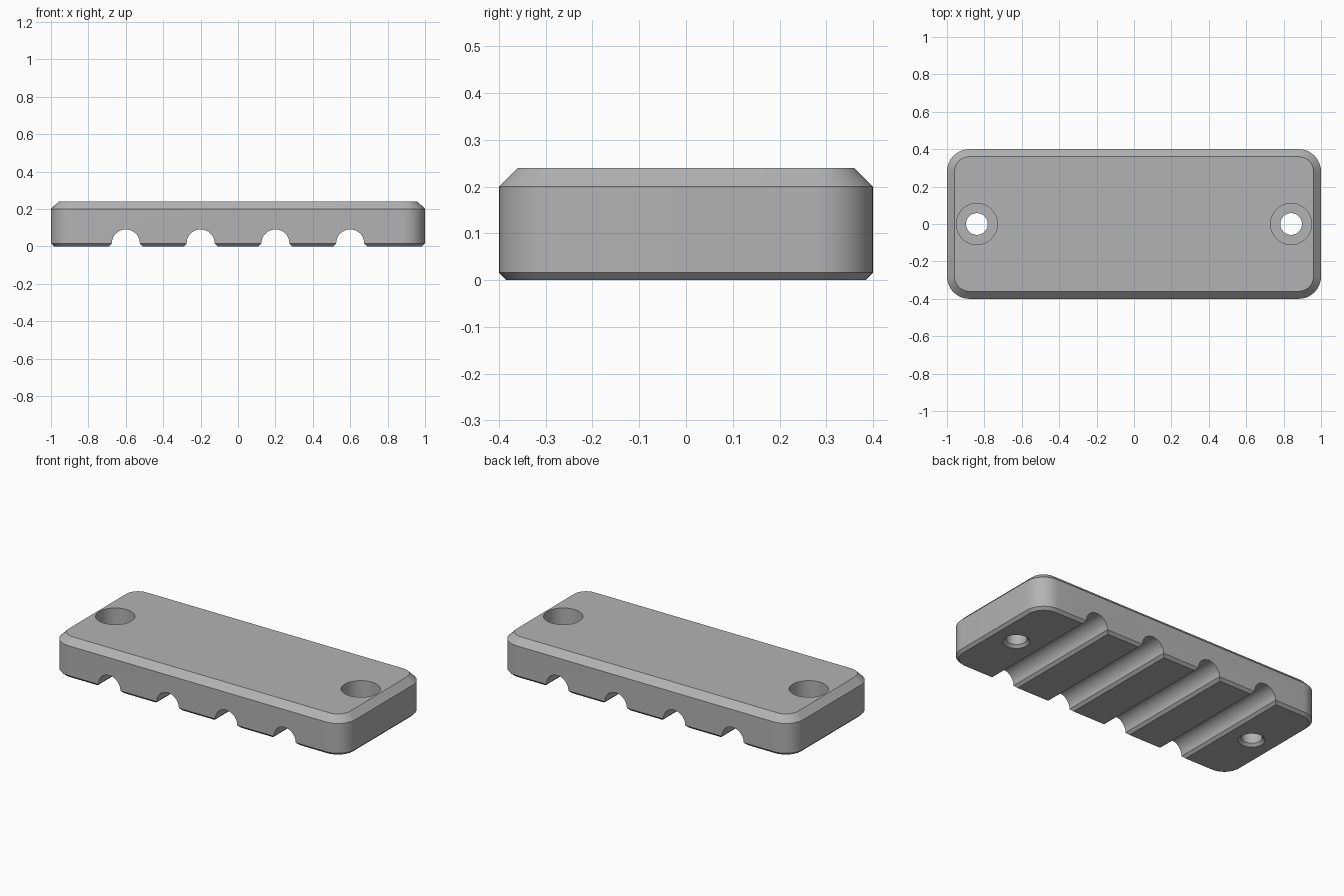
import bpy, bmesh, math

old = bpy.data.objects.get("Cube")
if old:
    bpy.data.objects.remove(old, do_unlink=True)

grey = bpy.data.materials.new("plain_grey")
grey.use_nodes = True
colour = (0.45, 0.45, 0.45, 1)
grey.diffuse_color = colour
grey.node_tree.nodes["Principled BSDF"].inputs["Base Color"].default_value = colour


def loft(name, rings):
    """Closed solid through a stack of equal-length vertex rings."""
    bm = bmesh.new()
    loops = [[bm.verts.new(p) for p in ring] for ring in rings]
    n = len(loops[0])
    for a, b in zip(loops, loops[1:]):
        for i in range(n):
            j = (i + 1) % n
            bm.faces.new((a[i], a[j], b[j], b[i]))
    bm.faces.new(loops[0][::-1])
    bm.faces.new(loops[-1])
    bmesh.ops.recalc_face_normals(bm, faces=bm.faces)
    mesh = bpy.data.meshes.new(name)
    bm.to_mesh(mesh)
    bm.free()
    mesh.materials.append(grey)
    obj = bpy.data.objects.new(name, mesh)
    bpy.context.collection.objects.link(obj)
    return obj


def rounded_rect(inset, z, steps=12):
    radius = 0.12
    pts = []
    for k, (sx, sy) in enumerate([(1, 1), (-1, 1), (-1, -1), (1, -1)]):
        for i in range(steps + 1):
            a = math.pi / 2 * (k + i / steps)
            r = radius - inset
            pts.append((sx * (1 - radius) + r * math.cos(a),
                        sy * (0.4 - radius) + r * math.sin(a), z))
    return pts


def circle(x, radius, z, n=48):
    return [(x + radius * math.cos(math.tau * i / n),
             radius * math.sin(math.tau * i / n), z) for i in range(n)]


def groove_ring(x, y, radius=0.075, base=0.016, steps=24):
    arc = [(x + radius * math.cos(math.pi * i / steps), y,
            base + radius * math.sin(math.pi * i / steps)) for i in range(steps + 1)]
    flare = radius + 2 * base
    return [(x + flare, y, -base)] + arc + [(x - flare, y, -base)]


# Clamp body with chamfered top and bottom rims
body = loft("clamp_body", [rounded_rect(0.016, 0), rounded_rect(0, 0.016),
                           rounded_rect(0, 0.2), rounded_rect(0.04, 0.24)])

# Four cable grooves across the underside
cutters = [loft("groove_cutter", [groove_ring(x, -0.5), groove_ring(x, 0.5)])
           for x in (-0.6, -0.2, 0.2, 0.6)]

# Counterbored screw holes with a chamfered lower rim
for x in (-0.84, 0.84):
    profile = [(0.09, -0.016), (0.058, 0.016), (0.058, 0.12), (0.11, 0.12), (0.11, 0.3)]
    cutters.append(loft("screw_hole_cutter", [circle(x, r, z) for r, z in profile]))

bpy.context.view_layer.objects.active = body
body.select_set(True)
for cutter in cutters:
    mod = body.modifiers.new("cut", "BOOLEAN")
    mod.operation = "DIFFERENCE"
    mod.solver = "EXACT"
    mod.object = cutter
    bpy.ops.object.modifier_apply(modifier=mod.name)
    bpy.data.objects.remove(cutter, do_unlink=True)

# Smooth curved walls, crisp chamfer edges
bpy.ops.object.shade_smooth_by_angle(angle=math.radians(25))
